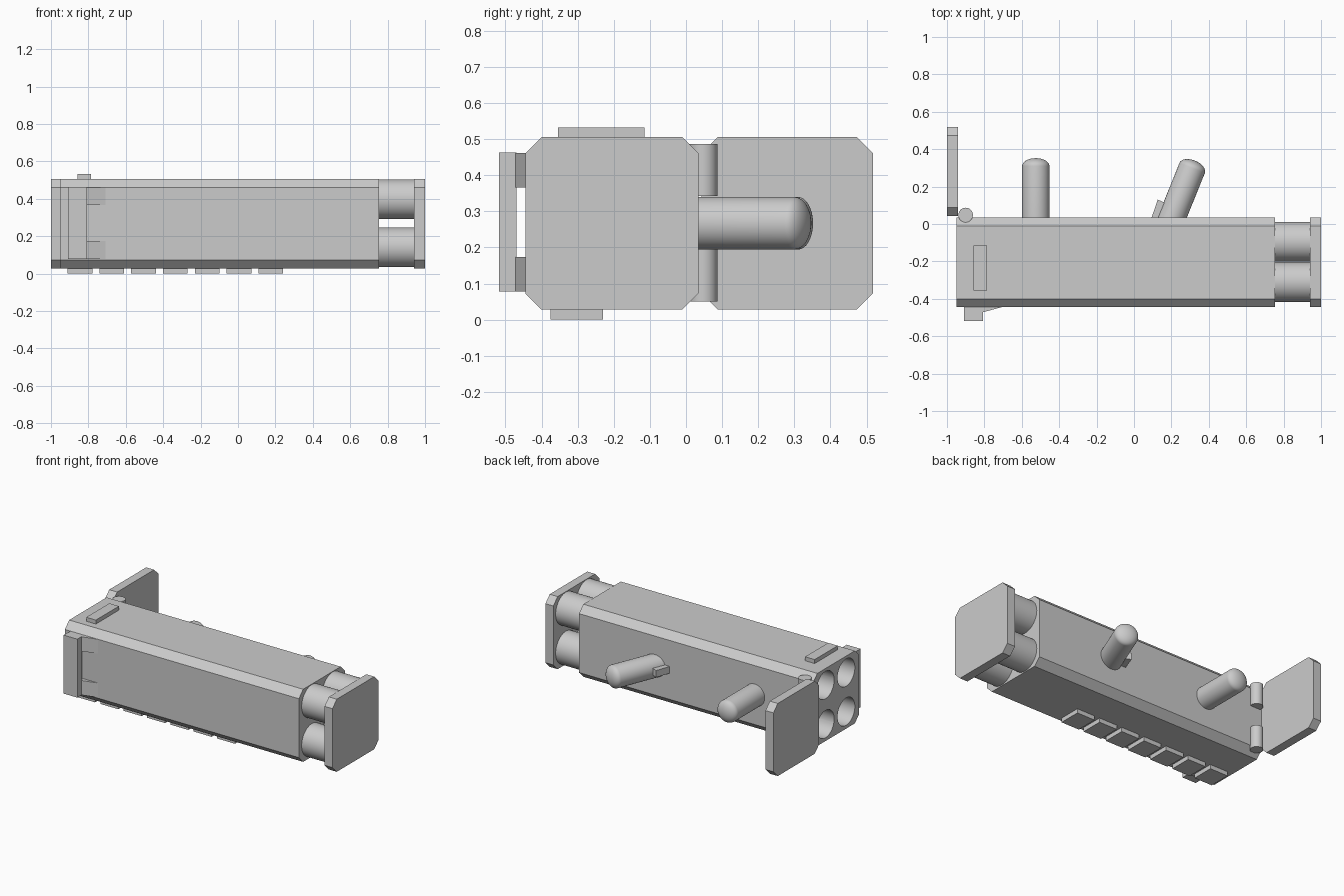
import bpy, bmesh
from math import cos, sin, pi, radians
from mathutils import Matrix, Vector

default = bpy.data.objects.get("Cube")
if default:
    bpy.data.objects.remove(default, do_unlink=True)


def finish(name, bm):
    bmesh.ops.recalc_face_normals(bm, faces=bm.faces)
    mesh = bpy.data.meshes.new(name)
    bm.to_mesh(mesh)
    bm.free()
    obj = bpy.data.objects.new(name, mesh)
    bpy.context.collection.objects.link(obj)
    return obj


def smooth(obj):
    bpy.ops.object.select_all(action="DESELECT")
    obj.select_set(True)
    bpy.context.view_layer.objects.active = obj
    bpy.ops.object.shade_smooth_by_angle(angle=radians(30))


def prism(name, outline, axis, lo, hi):
    """Extrude a 2D outline along x (outline in y, z) or z (outline in x, y)."""
    bm = bmesh.new()
    place = (lambda a, b: (lo, a, b)) if axis == "x" else (lambda a, b: (a, b, lo))
    face = bm.faces.new([bm.verts.new(place(a, b)) for a, b in outline])
    grown = bmesh.ops.extrude_face_region(bm, geom=[face])["geom"]
    step = Vector((hi - lo, 0, 0)) if axis == "x" else Vector((0, 0, hi - lo))
    bmesh.ops.translate(bm, vec=step, verts=[v for v in grown if isinstance(v, bmesh.types.BMVert)])
    return finish(name, bm)


def box(name, x, y, z):
    return prism(name, [(x[0], y[0]), (x[1], y[0]), (x[1], y[1]), (x[0], y[1])], "z", *z)


def octagon(y0, y1, z0=0.028, z1=0.506, c=0.045):
    return [(y0 + c, z0), (y1 - c, z0), (y1, z0 + c), (y1, z1 - c),
            (y1 - c, z1), (y0 + c, z1), (y0, z1 - c), (y0, z0 + c)]


def lathe(name, profile, base, direction, steps=48):
    """Spin (radius, height) points around an axis through base."""
    bm = bmesh.new()
    verts = [bm.verts.new((r, 0, h)) for r, h in profile]
    edges = [bm.edges.new(pair) for pair in zip(verts, verts[1:])]
    bmesh.ops.spin(bm, geom=verts + edges, cent=(0, 0, 0), axis=(0, 0, 1),
                   angle=2 * pi, steps=steps)
    bmesh.ops.remove_doubles(bm, verts=bm.verts, dist=0.0001)
    turn = Vector(direction).to_track_quat("Z", "Y").to_matrix().to_4x4()
    bm.transform(Matrix.Translation(base) @ turn)
    obj = finish(name, bm)
    smooth(obj)
    return obj


def rod(name, radius, length, base, direction):
    return lathe(name, [(0, 0), (radius, 0), (radius, length), (0, length)], base, direction)


# Chamfered launcher housing with four open bores
body = prism("housing", octagon(-0.445, 0.035), "x", -0.95, 0.755)
centres = [(y, z) for y in (-0.31, -0.095) for z in (0.14, 0.397)]
for y, z in centres:
    cutter = rod("bore_cutter", 0.09, 1.65, (-0.98, y, z), (1, 0, 0))
    cutter.hide_render = True
    cut = body.modifiers.new("bore", "BOOLEAN")
    cut.operation, cut.solver, cut.object = "DIFFERENCE", "EXACT", cutter
    bpy.context.view_layer.objects.active = body
    bpy.ops.object.modifier_apply(modifier=cut.name)
    bpy.data.objects.remove(cutter, do_unlink=True)
smooth(body)

# Exposed tubes and the closed end cover
for i, (y, z) in enumerate(centres):
    rod(f"tube_{i + 1}", 0.106, 0.245, (0.71, y, z), (1, 0, 0))
prism("end_cover", octagon(-0.445, 0.035), "x", 0.942, 1.0)

# Opened door and its two hinge barrels
prism("open_door", octagon(0.043, 0.518), "x", -1.0, -0.942)
for i, z in enumerate((0.05, 0.342)):
    rod(f"hinge_{i + 1}", 0.039, 0.145, (-0.9, 0.048, z), (0, 0, 1))

# Rear grips with domed ends
def grip(name, x, length, angle):
    r, dome = 0.073, 0.042
    arc = [(r * cos(t * pi / 16), length - dome + dome * sin(t * pi / 16)) for t in range(8)]
    lathe(name, [(0, 0), (r, 0)] + arc + [(0, length)], (x, 0, 0.267),
          (sin(angle), cos(angle), 0))

grip("front_grip", -0.525, 0.352, 0)
grip("trigger_grip", 0.19, 0.365, radians(22))
prism("trigger", [(0.082, 0), (0.127, 0.13), (0.18, 0.108), (0.15, 0)], "z", 0.245, 0.29)

# Latch bar held by two wedge brackets
box("latch_bar", (-0.908, -0.808), (-0.518, -0.47), (0.078, 0.463))
wedge = [(-0.908, -0.472), (-0.808, -0.472), (-0.69, -0.44), (-0.908, -0.44)]
for i, z in enumerate((0.078, 0.366)):
    prism(f"latch_bracket_{i + 1}", wedge, "z", z, z + 0.095)

# Top sight block
box("sight_block", (-0.857, -0.787), (-0.355, -0.115), (0.5, 0.532))

# Plain raised pads underneath
for i in range(7):
    x = -0.845 + i * 0.17
    box(f"underside_pad_{i + 1}", (x - 0.066, x + 0.066), (-0.375, -0.23), (0, 0.032))
